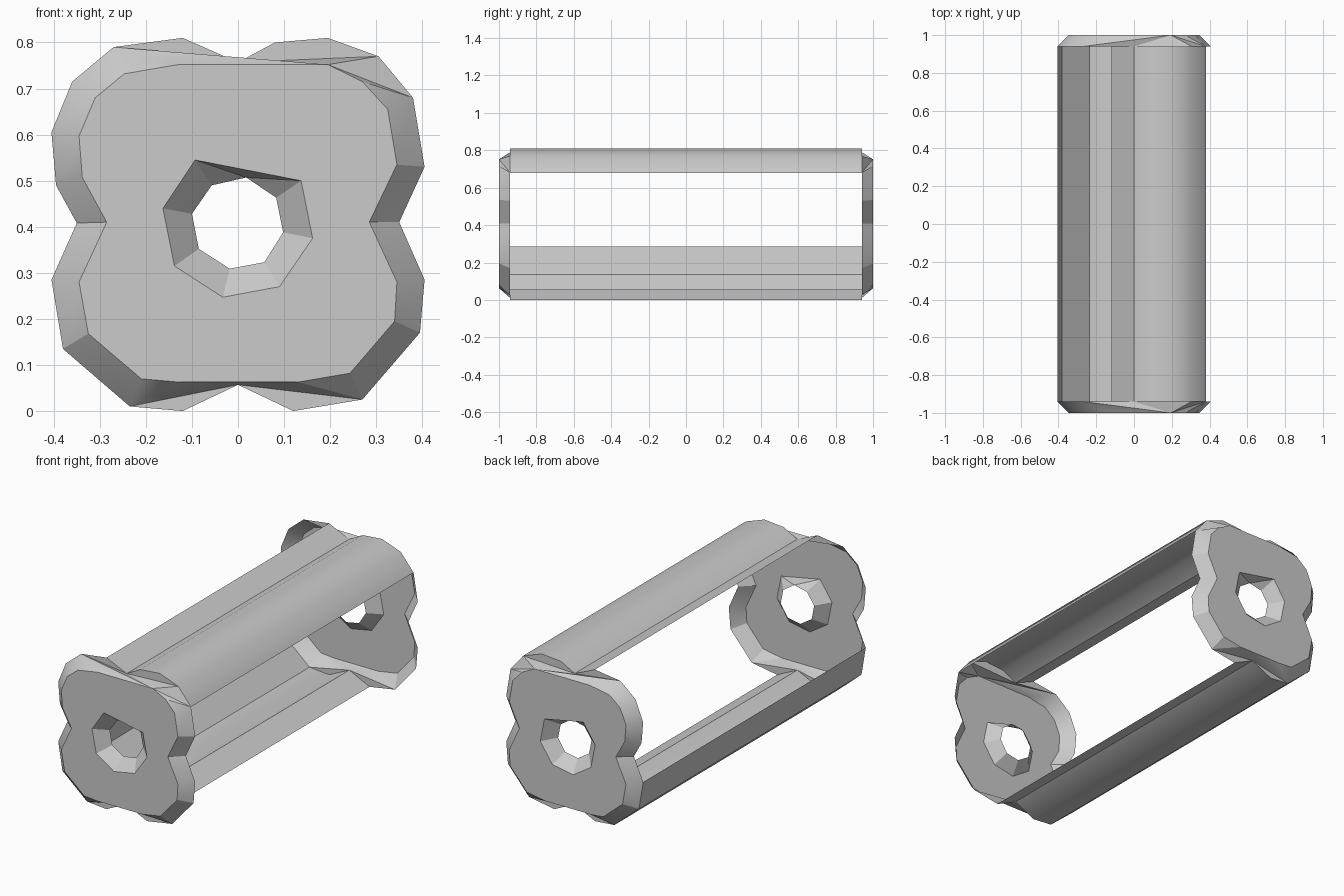
import bpy, bmesh, math

if "Cube" in bpy.data.objects:
    bpy.data.objects.remove(bpy.data.objects["Cube"])

grey = bpy.data.materials.new("light_grey")
grey.diffuse_color = (0.6, 0.6, 0.6, 1)
grey.use_nodes = True
grey.node_tree.nodes["Principled BSDF"].inputs["Base Color"].default_value = grey.diffuse_color

Y_RIM, Y_END = -0.94, -1.0


def finish(bm, name, angle):
    mesh = bpy.data.meshes.new(name)
    bm.to_mesh(mesh)
    bm.free()
    mesh.materials.append(grey)
    ob = bpy.data.objects.new(name, mesh)
    bpy.context.collection.objects.link(ob)
    bpy.ops.object.select_all(action='DESELECT')
    ob.select_set(True)
    bpy.context.view_layer.objects.active = ob
    bpy.ops.object.shade_smooth_by_angle(angle=math.radians(angle))
    return ob


def ring(bm, pts, y):
    return [bm.verts.new((x, y, z)) for x, z in pts]


def zipper(bm, a, b, steps):
    """Join loops a and b; each step advances a ('o') or b ('i')."""
    i = j = 0
    for s in steps:
        va, vb = a[i % len(a)], b[j % len(b)]
        if s == 'o':
            i += 1
            bm.faces.new((va, a[i % len(a)], vb))
        else:
            j += 1
            bm.faces.new((va, b[j % len(b)], vb))


def strip(name, pts):
    """Long curved sheet running between the two end caps."""
    bm = bmesh.new()
    f, b = ring(bm, pts, Y_RIM), ring(bm, pts, -Y_RIM)
    for k in range(len(pts) - 1):
        bm.faces.new((f[k], f[k + 1], b[k + 1], b[k]))
    return finish(bm, name, 33)


# Long sheets (points ordered so the normals face outward)
strip("top_strip", [(-.12, .81), (0, .757), (.08, .80), (.195, .81), (.305, .77), (.38, .68)])
strip("bottom_strip", [(.12, 0), (0, .057), (-.12, 0), (-.235, .01), (-.38, .135), (-.405, .285)])

# End cap: outer rim, smaller face outline, and a tapered hole
RIM = [(-.27, .79), (0, .757), (.305, .77), (.38, .68), (.405, .53), (.35, .41),
       (.405, .285), (.395, .17), (.27, .025), (0, .057), (-.235, .01), (-.38, .135),
       (-.405, .285), (-.35, .408), (-.395, .49), (-.405, .605), (-.36, .715)]
FACE = [(-.247, .732), (-.13, .752), (.195, .752), (.27, .715), (.325, .655), (.345, .535),
        (.285, .41), (.345, .28), (.34, .195), (.243, .082), (.13, .063), (-.13, .063),
        (-.21, .07), (-.325, .168), (-.345, .28), (-.285, .41), (-.338, .507),
        (-.345, .597), (-.31, .68)]
HOLE = [(-.093, .545), (.137, .50), (.162, .375), (.09, .27), (-.033, .247),
        (-.138, .315), (-.163, .44)]
HOLE_BACK = [(-.057, .49), (.018, .507), (.083, .463), (.098, .388), (.057, .323),
             (-.018, .309), (-.085, .352), (-.10, .428)]

bm = bmesh.new()
rim, face = ring(bm, RIM, Y_RIM), ring(bm, FACE, Y_END)
hole, hole_back = ring(bm, HOLE, Y_END), ring(bm, HOLE_BACK, Y_RIM)
zipper(bm, rim, face, "iioooii" + "io" * 5 + "ioioi" + "io" * 7)
zipper(bm, hole, hole_back, "ioi" + "io" * 6)

# Flat plate around the hole
edges = [bm.edges.get((lp[k - 1], lp[k])) for lp in (face, hole) for k in range(len(lp))]
bmesh.ops.triangle_fill(bm, use_beauty=True, use_dissolve=False, edges=edges)

# Flat lobes that fill out the rim at the notches
for k0, k1, pts in ((0, 1, [(-.12, .81)]), (1, 2, [(.08, .80), (.195, .81)]),
                    (8, 9, [(.12, 0)]), (9, 10, [(-.12, 0)])):
    bm.faces.new([rim[k0]] + ring(bm, pts, Y_RIM) + [rim[k1]])

bmesh.ops.recalc_face_normals(bm, faces=bm.faces)
bm.normal_update()
plate = next(f for f in bm.faces if all(abs(v.co.y - Y_END) < 1e-5 for v in f.verts))
if plate.normal.y > 0:
    bmesh.ops.reverse_faces(bm, faces=bm.faces)
cap = finish(bm, "end_caps", 25)
mirror = cap.modifiers.new("mirror", 'MIRROR')
mirror.use_axis = (False, True, False)
mirror.use_mirror_merge = False
